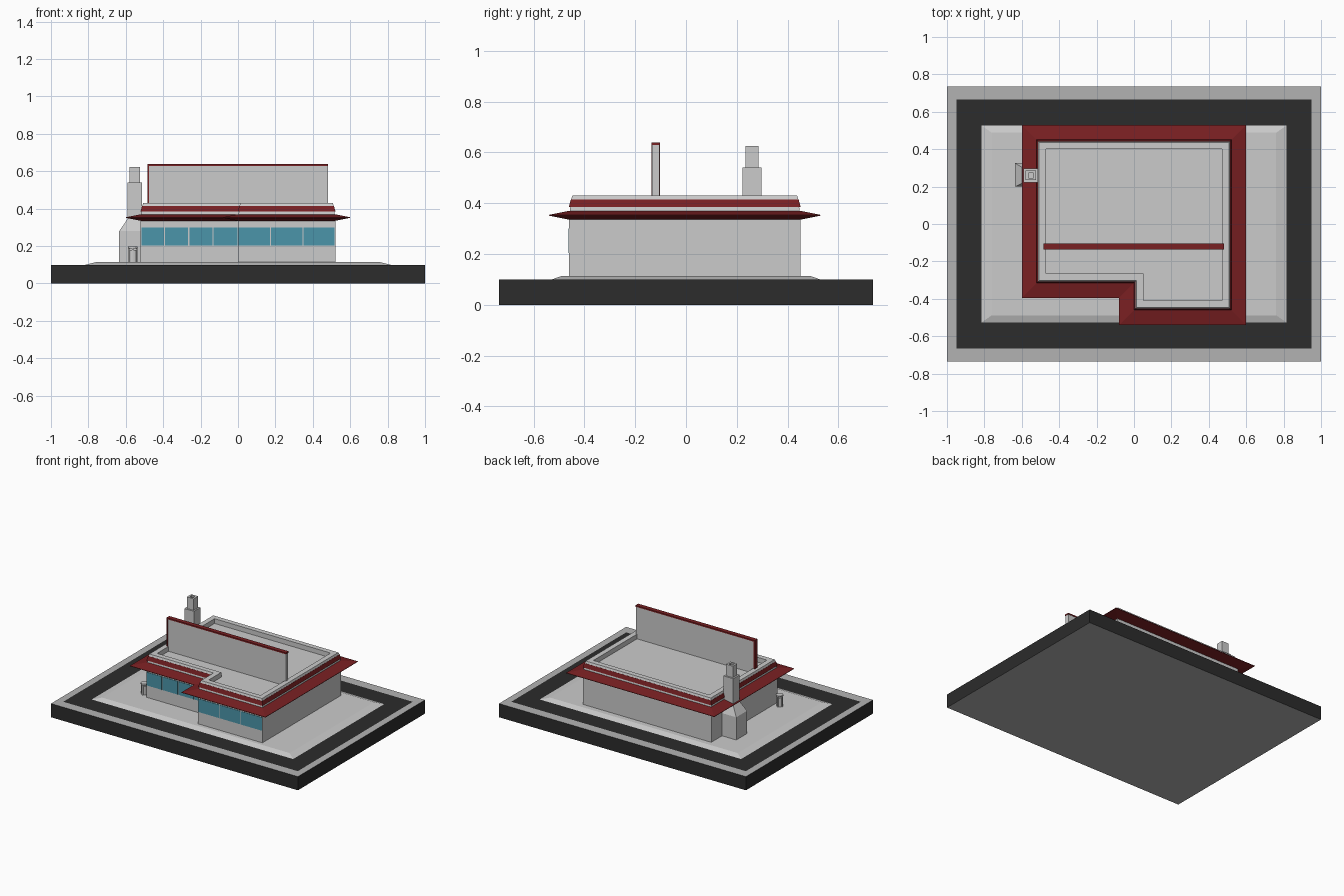
import bpy, bmesh, math

if "Cube" in bpy.data.objects:
    bpy.data.objects.remove(bpy.data.objects["Cube"])


def mat(name, col):
    m = bpy.data.materials.new(name)
    m.diffuse_color = (*col, 1)
    m.use_nodes = True
    m.node_tree.nodes["Principled BSDF"].inputs["Base Color"].default_value = m.diffuse_color
    return m


RED = mat("red", (0.19, 0.014, 0.016))
DARK = mat("asphalt", (0.025, 0.025, 0.025))
GLASS = mat("glass", (0.07, 0.3, 0.4))
GREY = mat("plain_grey", (0.45, 0.45, 0.45))


def finish(name, bm, *mats):
    bmesh.ops.recalc_face_normals(bm, faces=bm.faces)
    me = bpy.data.meshes.new(name)
    bm.to_mesh(me)
    bm.free()
    for m in mats:
        me.materials.append(m)
    ob = bpy.data.objects.new(name, me)
    bpy.context.collection.objects.link(ob)
    return ob


def loft(name, rings, *mats):
    """Skin a stack of outlines (lists of 3D points) and cap both ends."""
    bm = bmesh.new()
    vs = [[bm.verts.new(p) for p in r] for r in rings]
    n = len(vs[0])
    for a, b in zip(vs, vs[1:]):
        for i in range(n):
            j = (i + 1) % n
            bm.faces.new((a[i], a[j], b[j], b[i]))
    bm.faces.new(vs[0][::-1])
    bm.faces.new(vs[-1])
    return finish(name, bm, *mats)


def rect(x0, x1, y0, y1, z):
    return [(x0, y0, z), (x1, y0, z), (x1, y1, z), (x0, y1, z)]


def box(name, x0, x1, y0, y1, z0, z1, *mats):
    return loft(name, [rect(x0, x1, y0, y1, z0), rect(x0, x1, y0, y1, z1)], *mats)


def plan(d, z):
    """L-shaped building outline, pushed outward by d."""
    return [(-.52 - d, -.315 - d, z), (-d, -.315 - d, z), (-d, -.46 - d, z),
            (.52 + d, -.46 - d, z), (.52 + d, .45 + d, z), (-.52 - d, .45 + d, z)]


def plan_loft(name, prof, *mats):
    return loft(name, [plan(d, z) for d, z in prof], *mats)


def circle(x, y, r, z, n=12):
    return [(x + r * math.cos(2 * math.pi * i / n), y + r * math.sin(2 * math.pi * i / n), z)
            for i in range(n)]


# Base block: dark sides and road, grey pavement rim and underside
base = loft("base", [rect(-1, 1, -.735, .735, 0), rect(-1, 1, -.735, .735, .1),
                     rect(-.95, .95, -.665, .665, .1)], DARK, GREY)
for p in base.data.polygons:
    if p.normal.z < -.5 or (p.normal.z > .5 and (abs(p.center.x) > .9 or abs(p.center.y) > .6)):
        p.material_index = 1

# Bevelled lot slab
loft("lot_slab", [rect(-.82, .82, -.53, .53, .099), rect(-.76, .76, -.488, .488, .114)])

# Walls, eave and parapet bands
plan_loft("walls", [(0, .11), (0, .345)])
plan_loft("eave", [(0, .335), (.08, .351), (.08, .354), (0, .37)], RED)
plan_loft("lower_fascia", [(-.002, .365), (-.005, .387)])
plan_loft("red_fascia", [(-.03, .385), (.001, .385), (-.007, .415), (-.03, .415), (-.03, .39)], RED).data
plan_loft("parapet", [(-.008, .385), (-.008, .415), (-.013, .43), (-.05, .43), (-.05, .395)])

# Window strips on the two front walls
for side, y, edges in (("left", -.315, (-.52, -.393, -.263, -.133, 0)),
                       ("right", -.46, (0, .173, .347, .52))):
    for i, (a, b) in enumerate(zip(edges, edges[1:])):
        box(f"window_{side}_{i}", a + .003, b - .003, y - .003, y + .01, .203, .3, GLASS)

# Sign wall on the roof with a red edge on its top and left end
box("sign_wall", -.475, .48, -.133, -.105, .39, .628)
box("sign_cap", -.485, .482, -.135, -.103, .628, .638, RED)
box("sign_end", -.485, -.475, -.135, -.103, .39, .628, RED)

# Chimney: wide foot, sloped shoulder, column and hollow flue
loft("chimney", [rect(-.635, -.51, .2, .325, .11), rect(-.635, -.51, .2, .325, .28),
                 rect(-.59, -.512, .222, .297, .345), rect(-.59, -.512, .222, .297, .54),
                 rect(-.579, -.523, .234, .285, .54), rect(-.579, -.523, .234, .285, .624),
                 rect(-.565, -.537, .247, .272, .624), rect(-.565, -.537, .247, .272, .58)])

# Litter bin beside the wall: body, posts and lid
bx, by = -.562, -.28
loft("bin_body", [circle(bx, by, .02, .11), circle(bx, by, .02, .178)])
loft("bin_lid", [circle(bx, by, .025, .188), circle(bx, by, .025, .197)])
for i in range(4):
    px, py, _ = circle(bx, by, .02, 0, 4)[i]
    box(f"bin_post_{i}", px - .004, px + .004, py - .004, py + .004, .11, .19)
